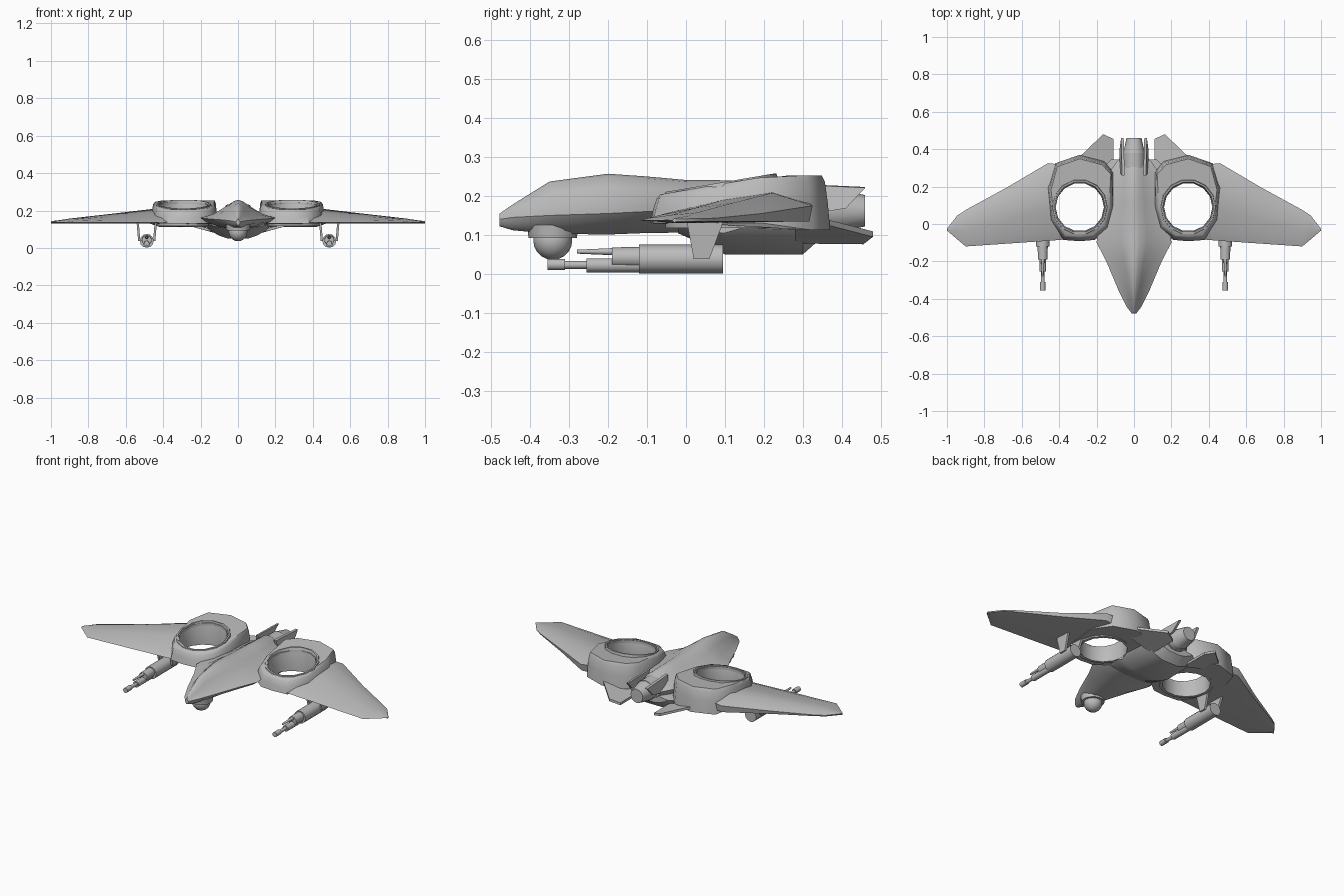
import bpy, bmesh, math

if "Cube" in bpy.data.objects:
    bpy.data.objects.remove(bpy.data.objects["Cube"])

GREY = bpy.data.materials.new("hull grey")
GREY.diffuse_color = (0.5, 0.5, 0.5, 1)
GREY.use_nodes = True
GREY.node_tree.nodes["Principled BSDF"].inputs["Base Color"].default_value = GREY.diffuse_color
HX, HY, HR = 0.29, 0.09, 0.13          # lift fan hole centre and radius


def finish(name, bm, mirror=False, cutter=None, angle=38):
    bmesh.ops.recalc_face_normals(bm, faces=bm.faces[:])
    me = bpy.data.meshes.new(name)
    bm.to_mesh(me)
    bm.free()
    ob = bpy.data.objects.new(name, me)
    bpy.context.collection.objects.link(ob)
    me.materials.append(GREY)
    bpy.ops.object.select_all(action='DESELECT')
    ob.select_set(True)
    bpy.context.view_layer.objects.active = ob
    if mirror:
        ob.modifiers.new("mirror", 'MIRROR').use_mirror_merge = False
        bpy.ops.object.modifier_apply(modifier="mirror")
    if cutter:
        m = ob.modifiers.new("hole", 'BOOLEAN')
        m.operation, m.solver, m.object = 'DIFFERENCE', 'EXACT', cutter
        bpy.ops.object.modifier_apply(modifier="hole")
    bpy.ops.object.shade_smooth_by_angle(angle=math.radians(angle))
    return ob


def loft(bm, rings, wrap=False):
    """Skin closed rings of equal length; cap the ends unless wrapped."""
    vs = [[bm.verts.new(p) for p in r] for r in rings]
    n = len(vs[0])
    for a, b in zip(vs, vs[1:] + (vs[:1] if wrap else [])):
        for i in range(n):
            j = (i + 1) % n
            bm.faces.new((a[i], a[j], b[j], b[i]))
    if not wrap:
        bm.faces.new(vs[0])
        bm.faces.new(vs[-1])
    return bm


def tube(bm, x, spans, n=12):
    """Cylinders along y: (y0, y1, z, r0, r1)."""
    for y0, y1, z, r0, r1 in spans:
        loft(bm, [[(x + r * math.cos(t * 2 * math.pi / n), y, z + r * math.sin(t * 2 * math.pi / n))
                   for t in range(n)] for y, r in ((y0, r0), (y1, r1))])
    return bm


def plate(bm, pts, d):
    """Thick plate from a polygon, offset by vector d."""
    return loft(bm, [pts, [tuple(a + b for a, b in zip(p, d)) for p in pts]])


def hull_ring(y, w, zt, zc, zb):
    h, d = zt - zc, zc - zb
    half = [(0.15, zt - 0.06 * h), (0.35, zt - 0.34 * h), (0.65, zt - 0.76 * h), (1, zc),
            (0.85, zc - 0.4 * d), (0.55, zb + 0.2 * d), (0.3, zb)]
    right = [(w * f, y, z) for f, z in half]
    return [(0, y, zt)] + right + [(-x, y, z) for x, y, z in reversed(right)]


def lip_z(y):
    return min(0.253, 0.205 + (y + 0.06) * 0.17)


# hole cutter (helper)
bm = bmesh.new()
loft(bm, [[(HX + HR * math.cos(i * math.pi / 7), HY + HR * math.sin(i * math.pi / 7), z)
           for i in range(14)] for z in (-0.1, 0.5)])
cut = finish("fan_hole_cutter", bm, mirror=True)
cut.hide_render = True

# fuselage and belly
finish("fuselage", loft(bmesh.new(), [hull_ring(*s) for s in (
    (-0.478, 0.012, 0.155, 0.14, 0.122), (-0.445, 0.038, 0.178, 0.145, 0.112),
    (-0.35, 0.085, 0.237, 0.15, 0.103), (-0.2, 0.148, 0.257, 0.155, 0.101),
    (-0.1, 0.2, 0.25, 0.16, 0.105), (0.0, 0.19, 0.241, 0.165, 0.106),
    (0.12, 0.16, 0.24, 0.17, 0.1), (0.28, 0.13, 0.238, 0.17, 0.1),
    (0.35, 0.08, 0.2, 0.165, 0.11))]), cutter=cut)
finish("belly_duct", loft(bmesh.new(), [hull_ring(*s) for s in (
    (-0.02, 0.15, 0.15, 0.125, 0.104), (0.04, 0.17, 0.15, 0.125, 0.078),
    (0.1, 0.18, 0.15, 0.125, 0.05), (0.3, 0.17, 0.15, 0.12, 0.05),
    (0.345, 0.12, 0.15, 0.125, 0.09))]), cutter=cut)

# wings: chord sections (x, leading y, trailing y, top z, trailing top z)
rings = []
for x, y0, y1, zt, ze in ((0.36, -0.082, 0.315, 0.213, 0.185), (0.46, -0.09, 0.325, 0.208, 0.175),
                          (0.68, -0.105, 0.195, 0.182, 0.155), (0.9, -0.12, 0.075, 0.157, 0.143),
                          (0.945, -0.082, 0.045, 0.15, 0.142), (1.0, -0.035, -0.025, 0.143, 0.141)):
    c = y1 - y0
    rings.append([(x, y0, 0.137), (x, y0 + 0.12 * c, 0.137 + 0.3 * (zt - 0.137)),
                  (x, y0 + 0.42 * c, 0.137 + 0.7 * (zt - 0.137)), (x, y0 + 0.75 * c, zt),
                  (x, y1, ze), (x, y1 - 0.02 * c, 0.135), (x, y0 + 0.45 * c, 0.131)])
finish("wings", loft(bmesh.new(), rings), mirror=True, cutter=cut, angle=45)

# fan nacelles
outline = [(0.38, -0.085), (0.29, -0.092), (0.21, -0.085), (0.135, -0.025), (0.105, 0.09),
           (0.11, 0.28), (0.16, 0.335), (0.29, 0.37), (0.42, 0.325), (0.47, 0.2), (0.45, 0.02)]
rings = []
for k, t in ((0, 0), (1, 0.5), (2.2, 0.88), (3.5, 1)):
    ring = []
    for x, y in outline:
        f = 1 - k * (0.042 if y < 0.25 else 0.022)
        px, py = HX + (x - HX) * f, HY + (y - HY) * f
        zb = 0.13 if y < 0.25 else 0.112
        ring.append((px, py, zb + (lip_z(py) - zb) * t))
    rings.append(ring)
finish("fan_nacelles", loft(bmesh.new(), rings), mirror=True, cutter=cut, angle=50)

# fan duct rims
rings = []
for i in range(14):
    a = i * math.pi / 7
    ring = []
    for r, top, dz in ((0.15, 1, -0.012), (0.146, 1, 0.004), (0.137, 1, 0.004), (0.129, 1, -0.02),
                       (0.129, 0, 0.118), (0.146, 0, 0.118)):
        y = HY + r * math.sin(a)
        ring.append((HX + r * math.cos(a), y, dz + (lip_z(y) if top else 0)))
    rings.append(ring)
finish("fan_rims", loft(bmesh.new(), rings, wrap=True), mirror=True)

# tail: engine nozzle, upright fins, lower tailplanes
bm = tube(bmesh.new(), 0, [(0.24, 0.38, 0.165, 0.06, 0.058), (0.38, 0.46, 0.162, 0.058, 0.04)], 16)
finish("engine_nozzle", bm)
finish("tail_fins", plate(bmesh.new(), [(0.05, 0.26, 0.232), (0.055, 0.46, 0.223),
       (0.062, 0.41, 0.17), (0.068, 0.28, 0.15)], (0.014, 0, -0.002)), mirror=True)
finish("tailplanes", plate(bmesh.new(), [(0.11, 0.28, 0.078), (0.11, 0.455, 0.076),
       (0.165, 0.48, 0.095), (0.285, 0.365, 0.125), (0.27, 0.28, 0.12)], (0, 0, 0.014)), mirror=True)

# sensor turret under the nose
bm = bmesh.new()
loft(bm, [[(r * math.cos(i * math.pi / 8), -0.342 + r * math.sin(i * math.pi / 8), z)
           for i in range(16)] for r, z in ((0.055, 0.14), (0.066, 0.125), (0.062, 0.092))])
finish("sensor_mount", bm)
bm = bmesh.new()
bmesh.ops.create_uvsphere(bm, u_segments=16, v_segments=10, radius=0.05)
bmesh.ops.translate(bm, verts=bm.verts[:], vec=(0, -0.342, 0.086))
finish("sensor_ball", bm)

# wing guns and their brackets
finish("guns", tube(bmesh.new(), 0.488, [
    (-0.12, 0.095, 0.038, 0.037, 0.037), (-0.19, -0.12, 0.042, 0.026, 0.027),
    (-0.255, -0.12, 0.022, 0.018, 0.018), (-0.315, -0.25, 0.023, 0.01, 0.01),
    (-0.355, -0.31, 0.024, 0.0145, 0.0145), (-0.28, -0.19, 0.057, 0.005, 0.009)]), mirror=True)
bm = bmesh.new()
for s in (-1, 1):
    plate(bm, [(0.488 + s * 0.043, 0.0, 0.145), (0.488 + s * 0.043, 0.1, 0.145),
               (0.488 + s * 0.034, 0.06, 0.038), (0.488 + s * 0.034, 0.02, 0.038)], (s * 0.012, 0, 0))
finish("gun_brackets", bm, mirror=True)
